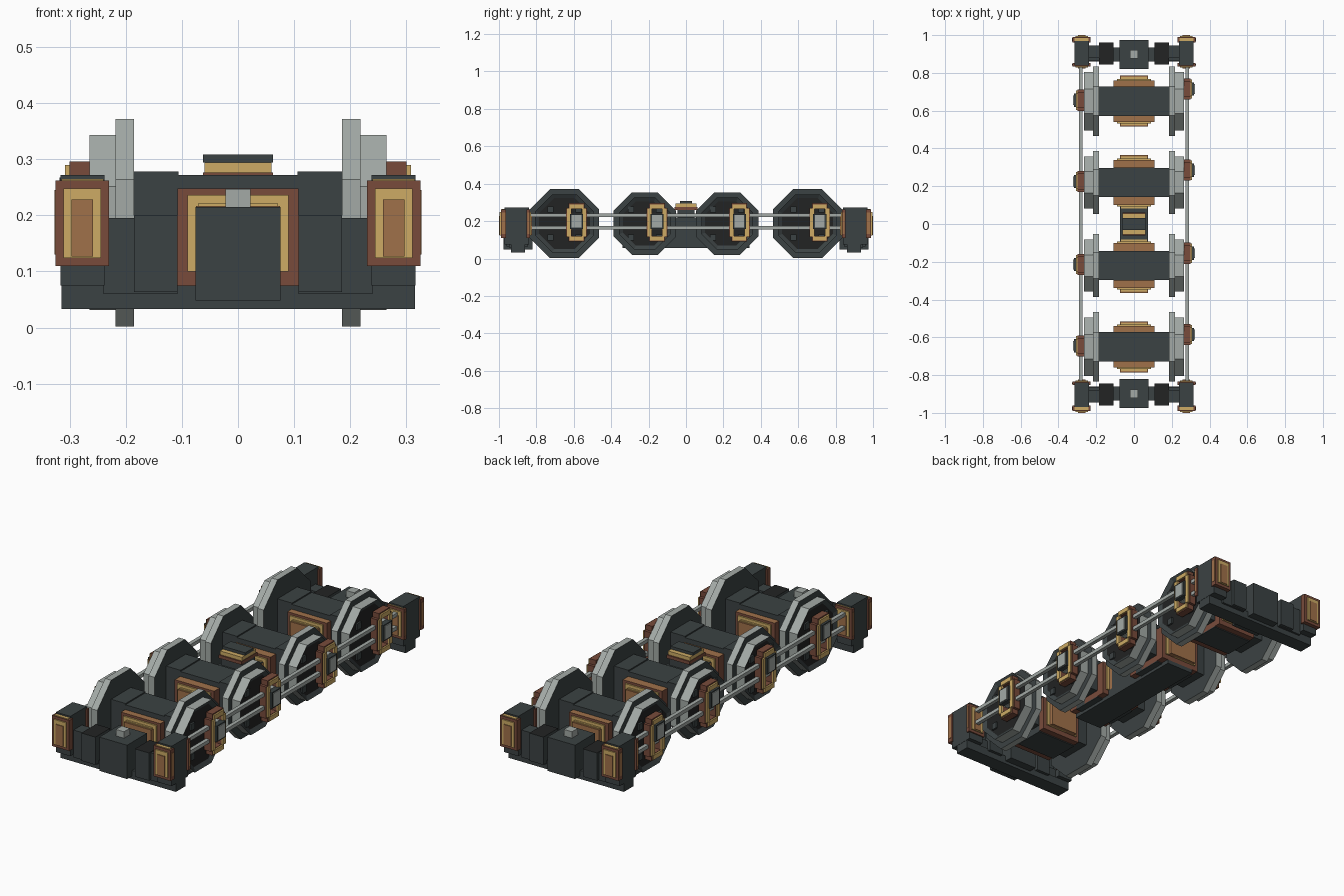
import bpy, bmesh, math
from mathutils import Matrix, Vector

cube = bpy.data.objects.get("Cube")
if cube:
    bpy.data.objects.remove(cube, do_unlink=True)


def material(name, code):
    srgb = [int(code[i:i + 2], 16) / 255 for i in (0, 2, 4)]
    rgba = [((c + 0.055) / 1.055) ** 2.4 for c in srgb] + [1]
    m = bpy.data.materials.new(name)
    m.use_nodes = True
    m.diffuse_color = rgba
    m.node_tree.nodes["Principled BSDF"].inputs["Base Color"].default_value = rgba
    return m


CHARCOAL = material("charcoal iron", "3b4243")
BLACK = material("black iron", "222323")
STEEL = material("light steel", "a3aaa6")
BROWN = material("dark copper", "784b3b")
COPPER = material("copper", "a0714a")
GOLD = material("brass", "cdab65")


def finish(name, bm, mats):
    bmesh.ops.recalc_face_normals(bm, faces=bm.faces)
    me = bpy.data.meshes.new(name)
    bm.to_mesh(me)
    bm.free()
    for m in mats:
        me.materials.append(m)
    ob = bpy.data.objects.new(name, me)
    bpy.context.collection.objects.link(ob)
    return ob


def box(name, x, y, z, mat, top=None):
    """Box from (low, high) ranges, with an optional second colour on top."""
    lo, hi = zip(*(sorted(r) for r in (x, y, z)))
    lo, hi = Vector(lo), Vector(hi)
    bm = bmesh.new()
    bmesh.ops.create_cube(bm, size=1, matrix=Matrix.Translation((lo + hi) / 2)
                          @ Matrix.Diagonal((hi - lo).to_4d()))
    bm.normal_update()
    if top:
        for f in bm.faces:
            f.material_index = int(f.normal.z > 0.5)
    return finish(name, bm, [mat, top] if top else [mat])


def around(c, h):
    return (c - h, c + h)


def span(s, a, b):
    return (s * a, s * b)


def octagon(name, x0, x1, y, z, half, mats, inset=0):
    """Octagonal disc along x: steel rim, dark sides, recessed outer face."""
    bm = bmesh.new()
    r = half / math.cos(math.pi / 8)
    ring = []
    for i in range(8):
        a = math.pi / 8 + i * math.pi / 4
        ring.append(bm.verts.new((x0, y + r * math.cos(a), z + r * math.sin(a))))
    face = bm.faces.new(ring)
    out = bmesh.ops.extrude_face_region(bm, geom=[face])["geom"]
    bmesh.ops.translate(bm, vec=(x1 - x0, 0, 0),
                        verts=[v for v in out if isinstance(v, bmesh.types.BMVert)])
    bmesh.ops.recalc_face_normals(bm, faces=bm.faces)
    for f in bm.faces:
        f.material_index = int(abs(f.normal.x) > 0.5)
    if inset:
        outer = max(bm.faces, key=lambda f: abs(f.calc_center_median().x))
        bmesh.ops.inset_region(bm, faces=[outer], thickness=inset, depth=-0.012)
        outer.material_index = 2
    return finish(name, bm, mats)


AXLE_Z = 0.187

# Wheelsets with gearboxes
for n, (cy, half) in enumerate([(-0.65, 0.185), (-0.22, 0.167), (0.22, 0.167), (0.65, 0.185)]):
    tag = f"_{n + 1}"
    wide = 0.0 if abs(cy) > 0.5 else 0.01
    for s, side in ((1, "left"), (-1, "right")):
        octagon(f"{side}_wheel_flange{tag}", s * 0.185, s * 0.218, cy, AXLE_Z, half,
                [STEEL, CHARCOAL])
        octagon(f"{side}_wheel_tread{tag}", s * 0.216, s * 0.265, cy, AXLE_Z, half - 0.029,
                [STEEL, CHARCOAL, BLACK], inset=0.022)
        box(f"{side}_axle_hub{tag}", span(s, 0.106, 0.187), around(cy, 0.077),
            (0.105, 0.278), CHARCOAL)
        # diagonal spoke blocks
        for dy in (-1, 1):
            for dz in (-1, 1):
                box(f"{side}_spoke{tag}", span(s, 0.25, 0.262), around(cy + dy * 0.075, 0.016),
                    around(AXLE_Z + dz * 0.075, 0.016), CHARCOAL)
    box("axle_drum" + tag, (-0.108, 0.108), around(cy, 0.078), (0.07, 0.272), CHARCOAL)
    box("gearbox" + tag, (-0.108, 0.108), around(cy, 0.11 + wide), (0.075, 0.248),
        BROWN, COPPER)
    box("gearbox_brass_band" + tag, (-0.09, 0.09), around(cy, 0.118 + wide),
        (0.1, 0.236), GOLD)
    box("gearbox_cap" + tag, (-0.075, 0.075), around(cy, 0.135 + wide),
        (0.1, 0.217), COPPER)
    box("gearbox_cap_top" + tag, (-0.07, 0.07), around(cy, 0.127 + wide),
        (0.215, 0.222), GOLD)

    # Crank bearings, a quarter turn apart on the two sides
    for s, side, dy, dz in ((1, "left", 0.065, 0), (-1, "right", 0.005, 0.028)):
        by, bz = cy + dy, 0.193
        for d in (-1, 1):
            box(f"{side}_bearing_post{tag}", span(s, 0.264, 0.3), around(by + d * 0.042, 0.014),
                around(bz, 0.078), BROWN)
            box(f"{side}_bearing_bar{tag}", span(s, 0.264, 0.3), around(by, 0.042),
                around(bz + d * 0.088, 0.015), BROWN)
            box(f"{side}_bearing_post_face{tag}", span(s, 0.3, 0.308),
                around(by + d * 0.04, 0.011), around(bz, 0.074), GOLD)
            box(f"{side}_bearing_bar_face{tag}", span(s, 0.3, 0.308), around(by, 0.037),
                around(bz + d * 0.086, 0.011), GOLD)
        box(f"{side}_crank_pin{tag}", span(s, 0.24, 0.318), around(by, 0.035),
            around(bz + 0.006 + dz, 0.04), CHARCOAL)
        box(f"{side}_crank_pin_face{tag}", span(s, 0.318, 0.322), around(by, 0.026),
            around(bz + 0.006 + dz, 0.034), STEEL)

# Coupling rods
for s, side in ((1, "left"), (-1, "right")):
    for z, level in ((0.165, "lower"), (0.231, "upper")):
        box(f"{side}_{level}_rod", span(s, 0.273, 0.292), (-0.84, 0.84), around(z, 0.009), STEEL)

# Central spine and pivot
box("spine", (-0.075, 0.075), (-0.34, 0.34), (0.055, 0.11), CHARCOAL)
box("pivot_column", (-0.075, 0.075), (-0.09, 0.09), (0.1, 0.22), CHARCOAL)
for name, hx, hy, z, mat in (("pivot_seat", 0.062, 0.045, (0.22, 0.26), CHARCOAL),
                             ("pivot_lower_ring", 0.062, 0.062, (0.26, 0.276), BROWN),
                             ("pivot_brass_ring", 0.06, 0.055, (0.276, 0.294), GOLD),
                             ("pivot_plate", 0.062, 0.032, (0.294, 0.308), CHARCOAL)):
    box(name, (-hx, hx), (-hy, hy), z, mat)

# End beams and buffers
for e, end in ((-1, "front"), (1, "back")):
    box(end + "_beam", (-0.315, 0.315), span(e, 0.86, 0.935), (0.033, 0.075), CHARCOAL)
    box(end + "_coupler_block", (-0.076, 0.076), span(e, 0.82, 0.975), (0.048, 0.215), CHARCOAL)
    box(end + "_coupler_pin", (-0.022, 0.022), span(e, 0.877, 0.922), (0.21, 0.247), STEEL)
    for s, side in ((1, "left"), (-1, "right")):
        tag = f"{end}_{side}_"
        box(tag + "beam_arm", span(s, 0.17, 0.315), span(e, 0.865, 0.934), (0.06, 0.12), CHARCOAL)
        box(tag + "beam_riser", span(s, 0.108, 0.24), span(e, 0.88, 0.945), (0.06, 0.195), CHARCOAL)
        box(tag + "beam_block", span(s, 0.108, 0.185), span(e, 0.845, 0.96), (0.063, 0.2),
            CHARCOAL, BLACK)
        box(tag + "buffer_body", span(s, 0.238, 0.316), span(e, 0.84, 0.97), (0.075, 0.272), CHARCOAL)
        # copper plates on both ends of the buffer
        for a, b, d in ((0.962, 0.99, 1), (0.852, 0.834, -1)):
            box(tag + "buffer_plate", span(s, 0.23, 0.325), span(e, a, b), (0.11, 0.262), BROWN)
            box(tag + "buffer_brass", span(s, 0.244, 0.311), span(e, b, b + d * 0.006),
                (0.124, 0.248), GOLD)
            box(tag + "buffer_centre", span(s, 0.258, 0.297), span(e, b, b + d * 0.01),
                (0.127, 0.228), COPPER)
            box(tag + "buffer_top_trim", span(s, 0.24, 0.315), span(e, a + d * 0.004, b - d * 0.004),
                (0.262, 0.265), GOLD)
            box(tag + "buffer_side_trim", span(s, 0.325, 0.327),
                span(e, a + d * 0.004, b - d * 0.004), (0.13, 0.245), COPPER)
